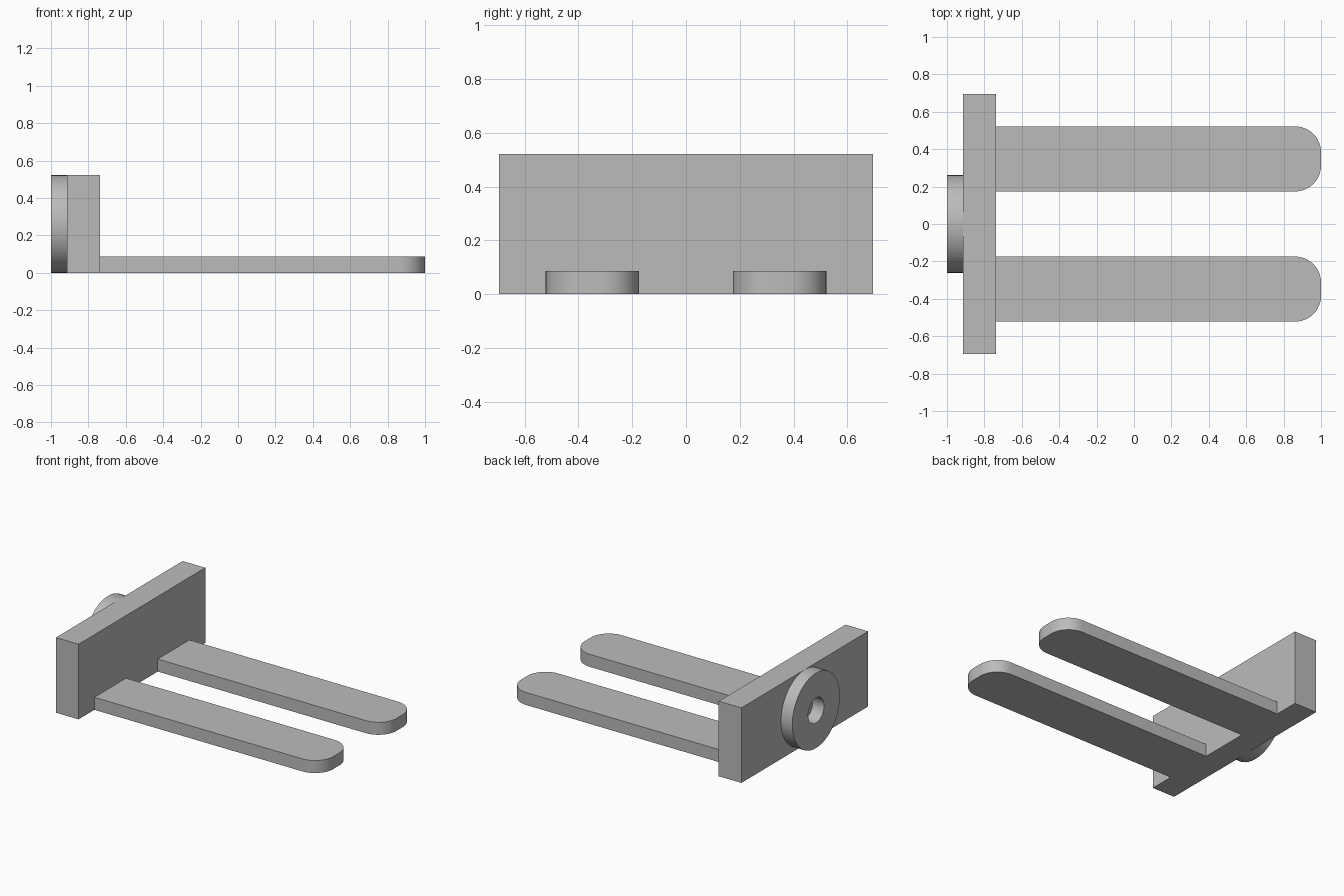
import bpy
import bmesh
from math import pi
from mathutils import Matrix, Vector

cube = bpy.data.objects.get("Cube")
if cube:
    bpy.data.objects.remove(cube, do_unlink=True)

grey = bpy.data.materials.new("plain grey")
grey.use_nodes = True
colour = (0.5, 0.5, 0.5, 1)
grey.diffuse_color = colour
grey.node_tree.nodes["Principled BSDF"].inputs["Base Color"].default_value = colour


def finish(name, bm):
    """Turn a bmesh into a shaded, coloured object."""
    bmesh.ops.recalc_face_normals(bm, faces=bm.faces)
    mesh = bpy.data.meshes.new(name)
    bm.to_mesh(mesh)
    bm.free()
    mesh.materials.append(grey)
    obj = bpy.data.objects.new(name, mesh)
    bpy.context.collection.objects.link(obj)
    bpy.ops.object.select_all(action="DESELECT")
    obj.select_set(True)
    bpy.context.view_layer.objects.active = obj
    bpy.ops.object.shade_smooth_by_angle(angle=pi / 6)
    return obj


def box(low, high):
    """Box between two opposite corners."""
    low, high = Vector(low), Vector(high)
    bm = bmesh.new()
    bmesh.ops.create_cube(bm, size=1, matrix=Matrix.Translation((low + high) / 2)
                          @ Matrix.Diagonal((*(high - low), 1)))
    return bm


BACK, FRONT, TIP = -0.913, -0.739, 1.0
HEIGHT, THICK = 0.522, 0.087

# Upright back plate
finish("back_plate", box((BACK, -0.696, 0), (FRONT, 0.696, HEIGHT)))

# Two flat arms with rounded tip corners
for name, y in (("right_arm", -0.348), ("left_arm", 0.348)):
    bm = box((FRONT, y - 0.174, 0), (TIP, y + 0.174, THICK))
    corners = [e for e in bm.edges
               if all(v.co.x > TIP - 0.01 for v in e.verts)
               and abs(e.verts[0].co.z - e.verts[1].co.z) > 0.01]
    bmesh.ops.bevel(bm, geom=corners, offset=0.139, segments=12,
                    profile=0.5, affect="EDGES")
    finish(name, bm)

# Ring on the back, spun from a rectangular section around the x axis
axis = Vector((0, 0, HEIGHT / 2))
bm = bmesh.new()
section = [bm.verts.new(axis + Vector((x, 0, r)))
           for x, r in ((-1, 0.087), (-1, 0.261), (BACK, 0.261), (BACK, 0.087))]
loop = [bm.edges.new((section[i], section[(i + 1) % 4])) for i in range(4)]
bmesh.ops.spin(bm, geom=section + loop, cent=axis, axis=(1, 0, 0),
               angle=2 * pi, steps=64, use_merge=True)
bmesh.ops.remove_doubles(bm, verts=bm.verts, dist=0.0001)
finish("back_ring", bm)
